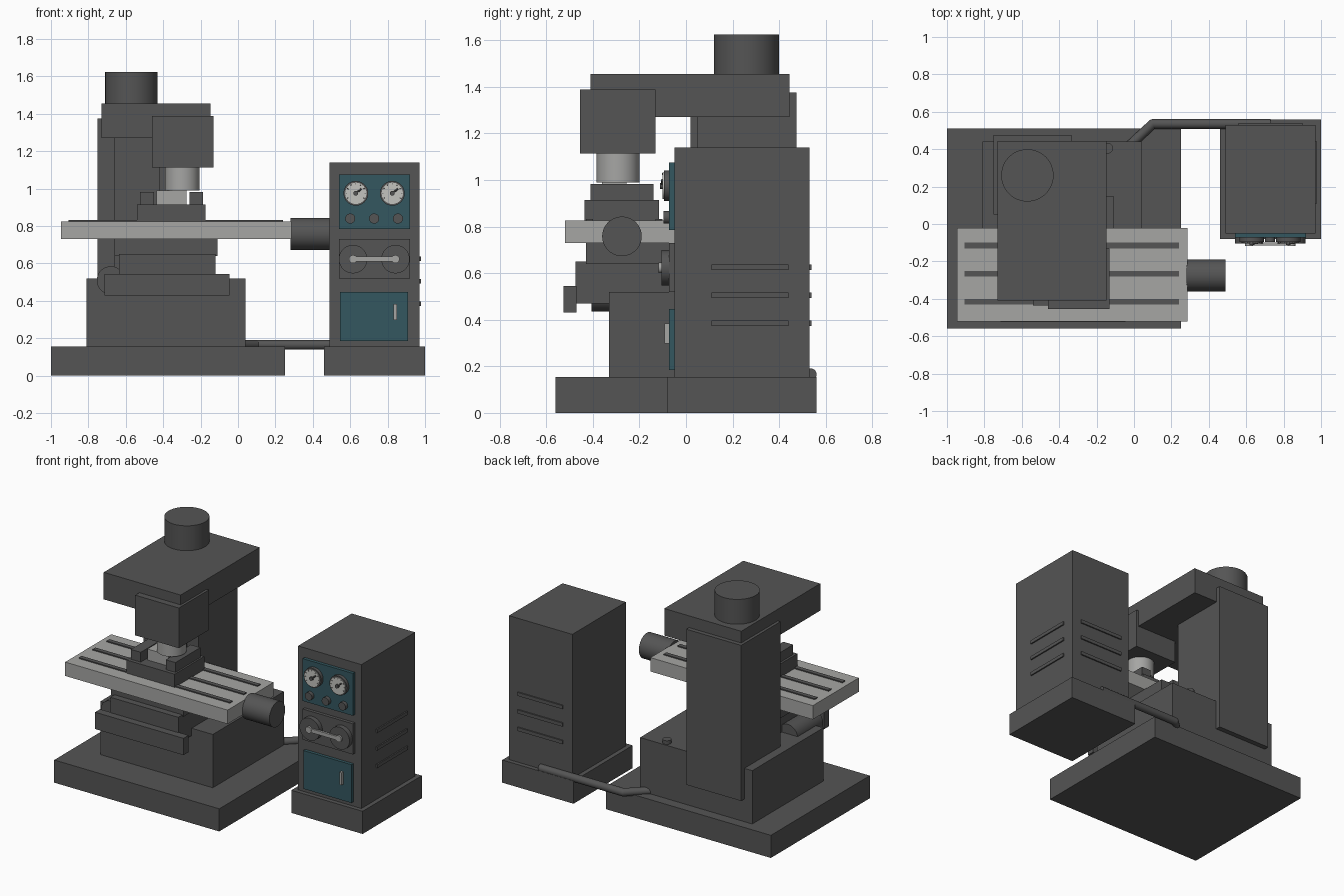
import bpy, math
from mathutils import Vector


def material(name, rgb):
    m = bpy.data.materials.new(name)
    m.diffuse_color = (*rgb, 1)
    return m


DARK = material("dark grey", (0.09, 0.09, 0.09))
LIGHT = material("light grey", (0.38, 0.38, 0.37))
TEAL = material("teal", (0.033, 0.095, 0.115))
DIAL = material("dial white", (0.55, 0.55, 0.52))


def box(name, x, y, z, mat=DARK):
    """Box from (min, max) ranges."""
    bpy.ops.mesh.primitive_cube_add(size=1, location=[sum(r) / 2 for r in (x, y, z)])
    o = bpy.context.object
    o.scale = [r[1] - r[0] for r in (x, y, z)]
    bpy.ops.object.transform_apply(location=False, rotation=False, scale=True)
    o.name = name
    o.data.materials.append(mat)
    return o


def rod(name, start, end, r, mat=DARK, sides=40):
    """Cylinder between two points."""
    a, b = Vector(start), Vector(end)
    bpy.ops.mesh.primitive_cylinder_add(vertices=sides, radius=r, depth=(b - a).length,
                                        location=(a + b) / 2)
    o = bpy.context.object
    o.rotation_euler = (b - a).to_track_quat('Z', 'Y').to_euler()
    bpy.ops.object.shade_smooth_by_angle(angle=math.radians(35))
    o.name = name
    o.data.materials.append(mat)
    return o


# --- Machine body ---
box("machine_base", (-1, 0.25), (-0.56, 0.51), (0, 0.155))
box("pedestal", (-0.81, 0.04), (-0.33, 0.44), (0.155, 0.52))
box("column", (-0.75, -0.335), (0.05, 0.475), (0.31, 1.375))
box("column_slideway", (-0.66, -0.42), (0.02, 0.06), (0.5, 1.3))
box("overarm", (-0.73, -0.147), (-0.41, 0.445), (1.27, 1.455))
rod("top_motor", (-0.57, 0.26, 1.455), (-0.57, 0.26, 1.625), 0.14, sides=48)
rod("oil_cap", (-0.14, 0.405, 0.52), (-0.14, 0.405, 0.545), 0.028, sides=24)

# --- Knee and saddle under the table ---
box("saddle", (-0.66, -0.11), (-0.43, 0.15), (0.64, 0.73))
box("knee", (-0.635, -0.12), (-0.475, 0.05), (0.47, 0.65))
box("knee_front_plate", (-0.715, -0.045), (-0.525, -0.47), (0.43, 0.545))
rod("feed_motor", (-0.68, -0.405, 0.51), (-0.68, -0.13, 0.51), 0.075)

# --- Work table with slots and drive motor ---
box("table", (-0.945, 0.285), (-0.52, -0.022), (0.73, 0.825), LIGHT)
for y in (-0.415, -0.265, -0.115):
    box("table_slot", (-0.905, 0.24), (y - 0.015, y + 0.015), (0.824, 0.832))
rod("table_motor", (0.28, -0.275, 0.758), (0.49, -0.275, 0.758), 0.085)

# --- Vise and workpiece ---
box("vise_base", (-0.54, -0.175), (-0.435, -0.115), (0.825, 0.915))
for x0, x1 in ((-0.525, -0.45), (-0.26, -0.187)):
    box("vise_jaw", (x0, x1), (-0.41, -0.14), (0.915, 0.982))
box("workpiece", (-0.435, -0.275), (-0.36, -0.255), (0.915, 0.99), LIGHT)

# --- Spindle head ---
box("spindle_head", (-0.46, -0.13), (-0.455, -0.13), (1.113, 1.388))
rod("spindle", (-0.298, -0.292, 0.99), (-0.298, -0.292, 1.115), 0.092, LIGHT)

# --- Cable conduit ---
path = [(-0.15, 0.30, 0.165), (0.1, 0.535, 0.165), (0.73, 0.535, 0.165)]
for a, b in zip(path, path[1:]):
    rod("conduit", a, b, 0.026, sides=20)
bpy.ops.mesh.primitive_uv_sphere_add(segments=16, ring_count=8, radius=0.026, location=path[1])
elbow = bpy.context.object
elbow.name = "conduit_elbow"
elbow.data.materials.append(DARK)
bpy.ops.object.shade_smooth()

# --- Control cabinet ---
box("cabinet_base", (0.46, 1), (-0.08, 0.56), (0, 0.155))
box("cabinet", (0.49, 0.97), (-0.05, 0.53), (0.155, 1.14))
for z in (0.385, 0.505, 0.625):
    box("side_vent", (0.965, 0.979), (0.11, 0.44), (z - 0.012, z + 0.012))
    box("back_vent", (0.56, 0.9), (0.525, 0.539), (z - 0.012, z + 0.012))

# --- Gauge panel ---
box("gauge_panel", (0.54, 0.92), (-0.072, -0.05), (0.785, 1.075), TEAL)
for x in (0.63, 0.825):
    rod("gauge_rim", (x, -0.07, 0.975), (x, -0.095, 0.975), 0.066)
    rod("gauge_face", (x, -0.095, 0.975), (x, -0.1, 0.975), 0.057, DIAL)
    rod("gauge_hub", (x, -0.098, 0.975), (x, -0.112, 0.975), 0.013, sides=16)
    rod("gauge_needle", (x - 0.008, -0.103, 0.967), (x + 0.03, -0.103, 1.0), 0.005, sides=8)
    for i in range(9):
        t = math.radians(-30 + i * 30)
        p = Vector((math.cos(t), 0, math.sin(t)))
        c = Vector((x, -0.1, 0.975))
        rod("gauge_tick", c + p * 0.046, c + p * 0.055, 0.002, sides=6)
for x in (0.60, 0.728, 0.855):
    rod("control_knob", (x, -0.07, 0.84), (x, -0.096, 0.84), 0.027, sides=24)

# --- Handle panel ---
box("handle_panel", (0.54, 0.92), (-0.072, -0.05), (0.52, 0.73))
for x in (0.615, 0.842):
    rod("handle_disc", (x, -0.07, 0.623), (x, -0.105, 0.623), 0.076)
    rod("handle_boss", (x, -0.1, 0.623), (x, -0.118, 0.623), 0.022, LIGHT, 24)
box("handle_bar", (0.615, 0.842), (-0.116, -0.1), (0.61, 0.636), LIGHT)

# --- Lower door ---
box("cabinet_door", (0.545, 0.91), (-0.072, -0.05), (0.185, 0.447), TEAL)
box("door_handle", (0.832, 0.85), (-0.092, -0.07), (0.298, 0.383), LIGHT)
